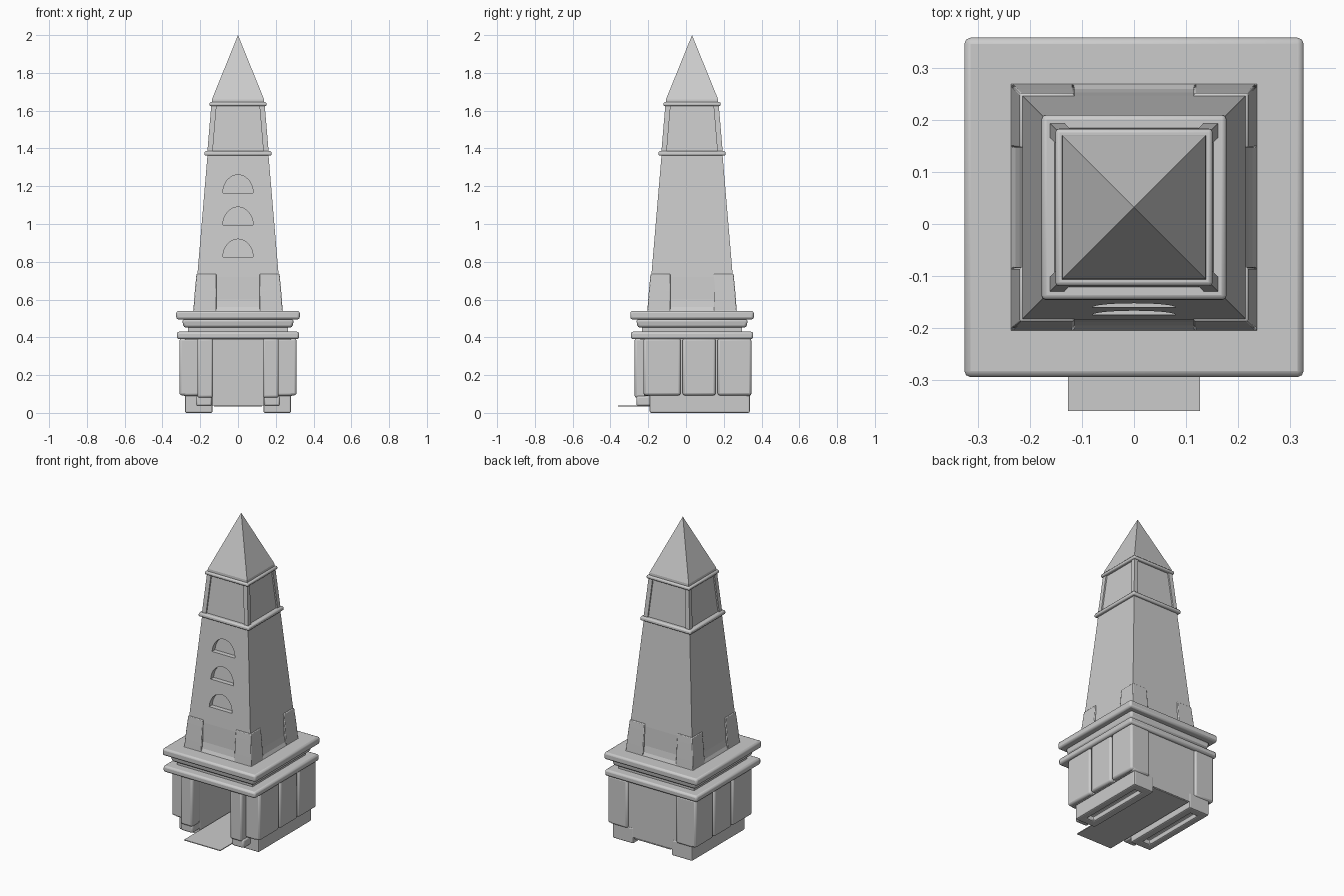
import bpy, bmesh, math

if "Cube" in bpy.data.objects:
    bpy.data.objects.remove(bpy.data.objects["Cube"])

CY = 0.032  # depth centre of the tower
stone = bpy.data.materials.new("grey stone")
stone.diffuse_color = (0.6, 0.6, 0.6, 1)
stone.use_nodes = True
stone.node_tree.nodes["Principled BSDF"].inputs["Base Color"].default_value = stone.diffuse_color


def finish(name, bm, bevel=0.0):
    bmesh.ops.recalc_face_normals(bm, faces=bm.faces)
    me = bpy.data.meshes.new(name)
    bm.to_mesh(me)
    bm.free()
    me.materials.append(stone)
    ob = bpy.data.objects.new(name, me)
    bpy.context.collection.objects.link(ob)
    if bevel:
        m = ob.modifiers.new("bevel", 'BEVEL')
        m.width, m.segments, m.limit_method = bevel, 2, 'ANGLE'
        bpy.context.view_layer.objects.active = ob
        ob.select_set(True)
        bpy.ops.object.shade_smooth_by_angle(angle=math.radians(35))
        ob.select_set(False)
    return ob


def box(name, x0, x1, y0, y1, z0, z1, bevel=0.0):
    bm = bmesh.new()
    bmesh.ops.create_cube(bm, size=1)
    for v in bm.verts:
        v.co = (x0 + (v.co.x + .5) * (x1 - x0), y0 + (v.co.y + .5) * (y1 - y0),
                z0 + (v.co.z + .5) * (z1 - z0))
    return finish(name, bm, bevel)


def stack(name, levels, bevel=0.0):
    """Square solid of (height, half width) levels around the tower axis."""
    bm = bmesh.new()
    rings = [[bm.verts.new((sx * h, CY + sy * h, z))
              for sx, sy in ((-1, -1), (1, -1), (1, 1), (-1, 1))] for z, h in levels]
    bm.faces.new(rings[0][::-1])
    bm.faces.new(rings[-1])
    for a, b in zip(rings, rings[1:]):
        for i in range(4):
            j = (i + 1) % 4
            bm.faces.new((a[i], a[j], b[j], b[i]))
    bmesh.ops.remove_doubles(bm, verts=bm.verts, dist=1e-5)
    return finish(name, bm, bevel)


def cut(target, cutter):
    m = target.modifiers.new("cut", 'BOOLEAN')
    m.operation, m.solver, m.object = 'DIFFERENCE', 'EXACT', cutter
    bpy.context.view_layer.objects.active = target
    bpy.ops.object.modifier_apply(modifier=m.name)
    bpy.data.objects.remove(cutter)


# Gatehouse: inner walls, back wall, ceiling and the floor with its front step
for s, side in ((-1, "left"), (1, "right")):
    def side_box(name, xa, xb, *rest):
        x0, x1 = sorted((s * xa, s * xb))
        return box(side + "_" + name, x0, x1, *rest)

    side_box("inner_wall", .135, .285, -.2, .32, .09, .4)
    side_box("front_pillar", .132, .215, -.272, -.19, .08, .395, .012)
    side_box("pillar_foot", .138, .222, -.262, -.18, .036, .09, .01)
    side_box("front_corner", .2, .29, -.225, -.15, .09, .395, .012)
    side_box("back_corner", .17, .295, .28, .346, .09, .395, .012)
    # Three stone panels along the side
    for i, (ya, yb) in enumerate(((-.225, -.028), (-.018, .157), (.167, .346))):
        side_box("panel_%d" % i, .24, .31, ya, yb, .093, .395, .012)
    # Foot with a long groove underneath
    foot = side_box("foot", .135, .28, -.192, .338, 0, .1)
    cut(foot, side_box("groove", .185, .235, -.14, .285, -.05, .03))
    m = foot.modifiers.new("bevel", 'BEVEL')
    m.width, m.segments = .008, 2

box("back_wall", -.2, .2, .3, .335, .04, .4)
box("ceiling", -.28, .28, -.24, .32, .385, .42)
box("floor", -.127, .127, -.36, .335, .033, .038)

# Stepped cornice
stack("lower_slab", [(.39, .324), (.43, .324)], .012)
stack("cornice_neck", [(.42, .265), (.51, .265)])
stack("middle_slab", [(.452, .288), (.495, .296)], .012)
stack("upper_slab", [(.495, .327), (.54, .327)], .012)

# Tapered shaft with a flared foot
shaft = stack("shaft", [(.53, .242), (.56, .228), (.6, .221), (.72, .216), (1.37, .161)])


def front_y(z):
    return CY - .216 + (z - .72) * .055 / .65


# Half round windows sunk into the sloping front
for zb in (.825, .995, 1.165):
    bm = bmesh.new()
    outline = [(.08 * math.cos(math.pi * i / 16), zb + .095 * math.sin(math.pi * i / 16))
               for i in range(17)]
    fr = [bm.verts.new((x, front_y(z) - .05, z)) for x, z in outline]
    bk = [bm.verts.new((x, front_y(z) + .03, z)) for x, z in outline]
    bm.faces.new(fr)
    bm.faces.new(bk[::-1])
    for i in range(17):
        j = (i + 1) % 17
        bm.faces.new((fr[i], bk[i], bk[j], fr[j]))
    cut(shaft, finish("window_cutter", bm))

# Worn stone cladding at the four shaft corners
for sx in (-1, 1):
    for sy in (-1, 1):
        bm = bmesh.new()
        rings = []
        for z, h in ((.535, .237), (.64, .229), (.735, .22)):
            rings.append([bm.verts.new((sx * px, CY + sy * py, z)) for px, py in
                          ((h, h), (h, .115), (.19, .115), (.19, .19), (.115, .19), (.115, h))])
        bm.faces.new(rings[0])
        bm.faces.new(rings[-1])
        for a, b in zip(rings, rings[1:]):
            for i in range(6):
                j = (i + 1) % 6
                bm.faces.new((a[i], a[j], b[j], b[i]))
        finish("corner_cladding", bm, .004)

# Lantern room: recessed panels framed by leaning corner posts
stack("lower_ring", [(1.362, .179), (1.386, .177)], .008)
stack("lantern_core", [(1.375, .154), (1.635, .132)])
for sx in (-1, 1):
    for sy in (-1, 1):
        bm = bmesh.new()
        rings = [[bm.verts.new((sx * px, CY + sy * py, z)) for px, py in
                  ((h, h), (h, h - .028), (h - .028, h - .028), (h - .028, h))]
                 for z, h in ((1.375, .163), (1.635, .141))]
        bm.faces.new(rings[0])
        bm.faces.new(rings[1])
        for i in range(4):
            j = (i + 1) % 4
            bm.faces.new((rings[0][i], rings[0][j], rings[1][j], rings[1][i]))
        finish("lantern_post", bm)
stack("upper_ring", [(1.625, .152), (1.645, .151)], .007)

# Pyramid roof
stack("roof", [(1.64, .139), (1.66, .138), (2.0, 0)])
